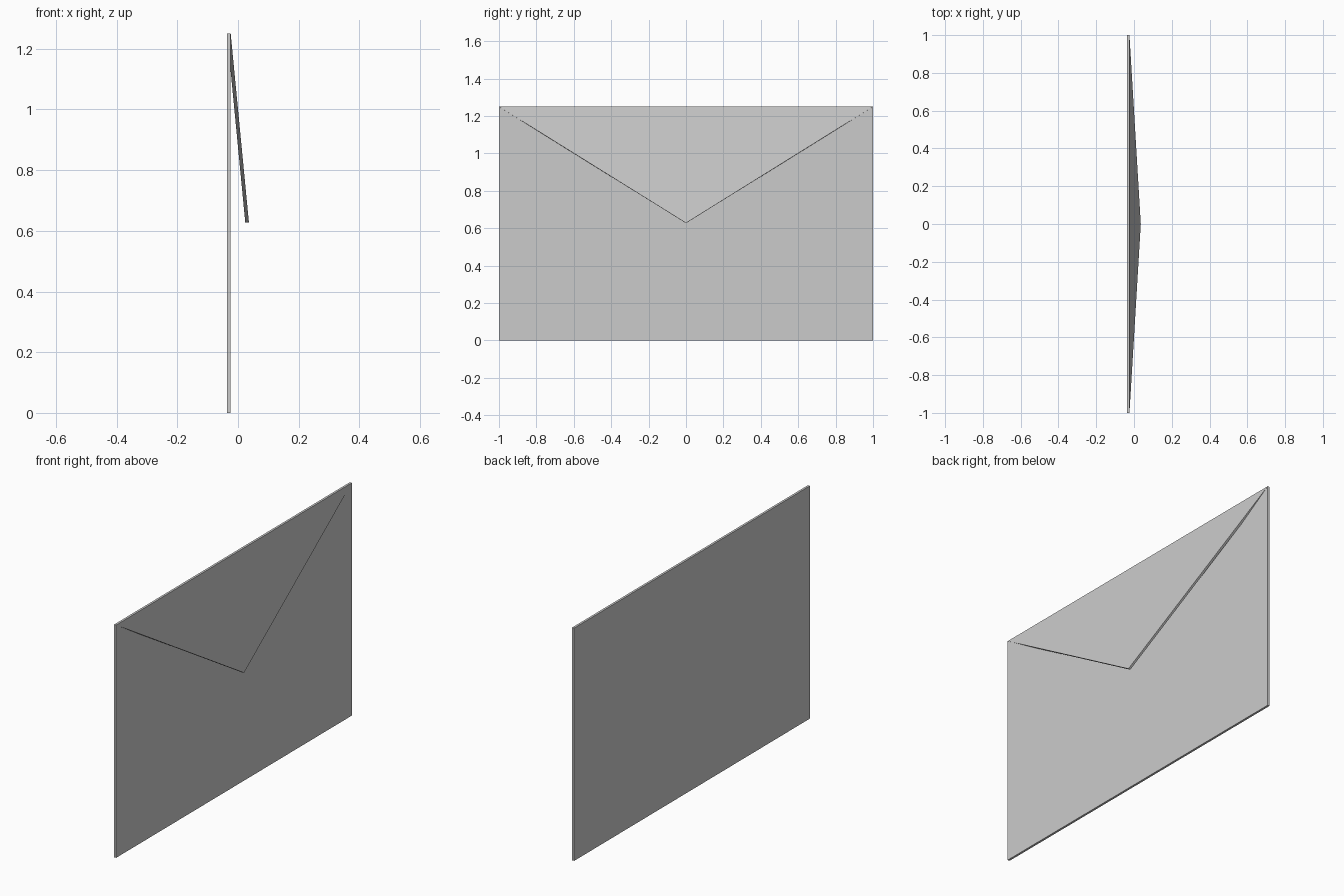
import bpy, bmesh, math
from mathutils import Vector, Matrix

if "Cube" in bpy.data.objects:
    bpy.data.objects.remove(bpy.data.objects["Cube"])

THICK = 0.012      # paper thickness
X_BACK = -0.036    # rear face of the body
HEIGHT = 1.25


def sheet(name, outline):
    """Extrude a (y, z) outline along +x by the paper thickness."""
    bm = bmesh.new()
    face = bm.faces.new([bm.verts.new((0, y, z)) for y, z in outline])
    ext = bmesh.ops.extrude_face_region(bm, geom=[face])
    moved = [g for g in ext["geom"] if isinstance(g, bmesh.types.BMVert)]
    bmesh.ops.translate(bm, verts=moved, vec=(THICK, 0, 0))
    bmesh.ops.recalc_face_normals(bm, faces=bm.faces)
    mesh = bpy.data.meshes.new(name)
    bm.to_mesh(mesh)
    bm.free()
    obj = bpy.data.objects.new(name, mesh)
    bpy.context.collection.objects.link(obj)
    return obj


# Rectangular envelope body
body = sheet("envelope_body", [(-1, 0), (1, 0), (1, HEIGHT), (-1, HEIGHT)])
body.location.x = X_BACK

# Triangular flap, hinged on the top edge and swung slightly open
drop = 0.622
swing = math.atan2(0.06, drop)
flap = sheet("envelope_flap", [(-1, 0), (0, -drop / math.cos(swing)), (1, 0)])
flap.data.transform(Matrix.Rotation(-swing, 4, 'Y'))
flap.location = (X_BACK, 0, HEIGHT - THICK * math.sin(swing))
